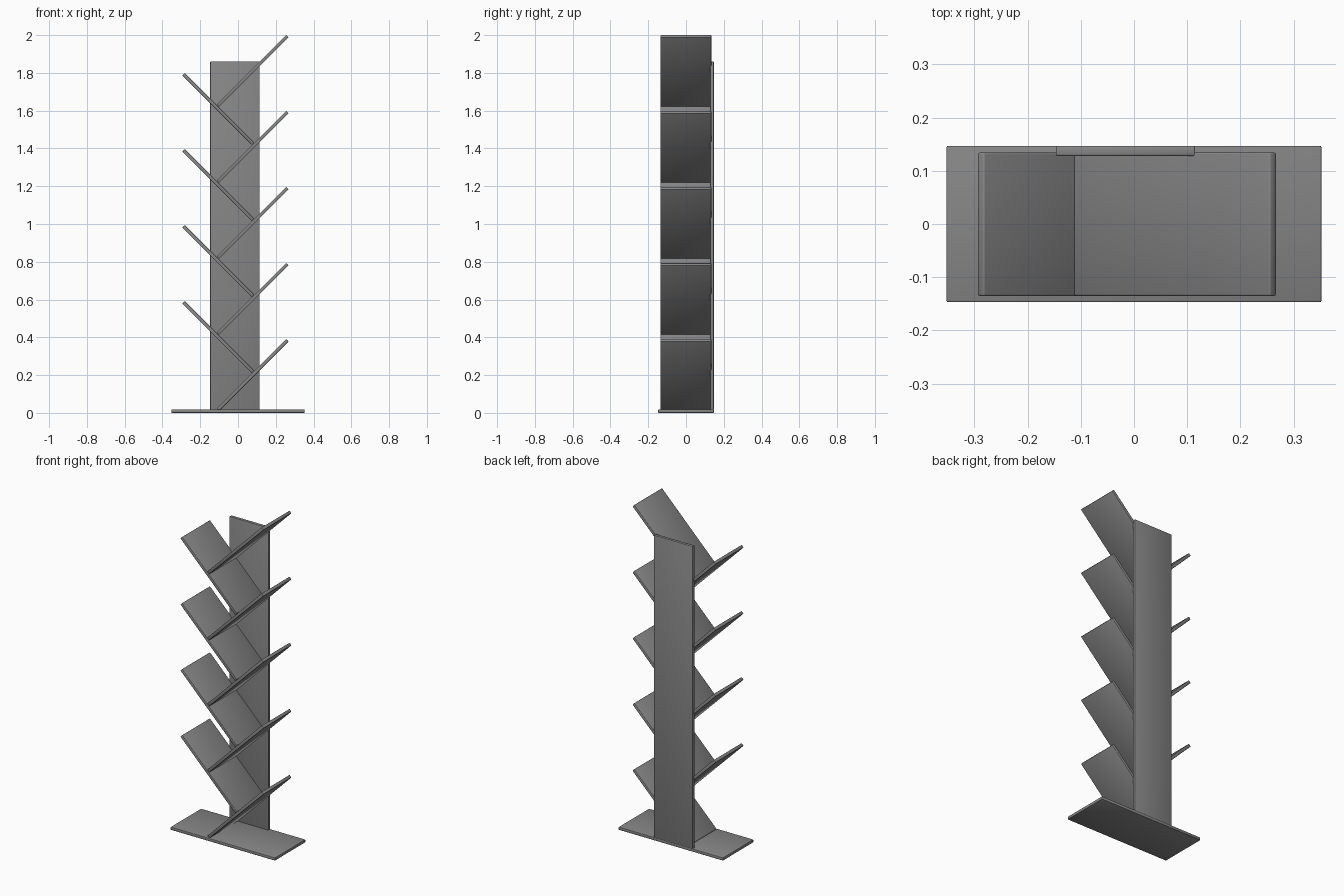
import bpy, math

if "Cube" in bpy.data.objects:
    bpy.data.objects.remove(bpy.data.objects["Cube"])

T = 0.018      # board thickness
STEP = 0.4025  # vertical spacing between shelves
D = T / math.sqrt(2)

# Dark grey finish
finish = bpy.data.materials.new("dark_grey")
finish.diffuse_color = (0.24, 0.24, 0.24, 1)
finish.use_nodes = True
finish.node_tree.nodes["Principled BSDF"].inputs["Base Color"].default_value = finish.diffuse_color


def board(name, outline, y0, y1):
    """Extrude an x-z outline from y0 to y1, with softened edges."""
    n = len(outline)
    verts = [(x, y, z) for y in (y0, y1) for x, z in outline]
    faces = [tuple(range(n)), tuple(range(2 * n - 1, n - 1, -1))]
    faces += [(i, i + n, (i + 1) % n + n, (i + 1) % n) for i in range(n)]
    mesh = bpy.data.meshes.new(name)
    mesh.from_pydata(verts, [], faces)
    mesh.materials.append(finish)
    obj = bpy.data.objects.new(name, mesh)
    bpy.context.collection.objects.link(obj)
    bevel = obj.modifiers.new("soft_edges", 'BEVEL')
    bevel.width = 0.003
    bevel.segments = 2
    mesh.shade_smooth()
    return obj


def rect(x0, x1, z0, z1):
    return [(x0, z0), (x1, z0), (x1, z1), (x0, z1)]


# Base plate and back spine
board("base", rect(-0.352, 0.352, 0, T), -0.147, 0.147)
board("back_panel", rect(-0.147, 0.115, T - 0.003, 1.86), 0.128, 0.147)

# Long shelves leaning right
RUN = 0.368
for k in range(5):
    x, z = 0.255, 2.001 - (4 - k) * STEP
    board(f"right_shelf_{k + 1}",
          [(x - RUN, z - RUN), (x - RUN + D, z - RUN - D), (x + D, z - D), (x, z)],
          -0.135, 0.134)

# Shelves leaning left, each resting on the right shelf below
for k in range(4):
    x, z = -0.282, 1.799 - (3 - k) * STEP
    board(f"left_shelf_{k + 1}",
          [(x - D, z - D), (x + RUN - D, z - RUN - D), (x + RUN, z - RUN), (x, z)],
          -0.135, 0.134)
